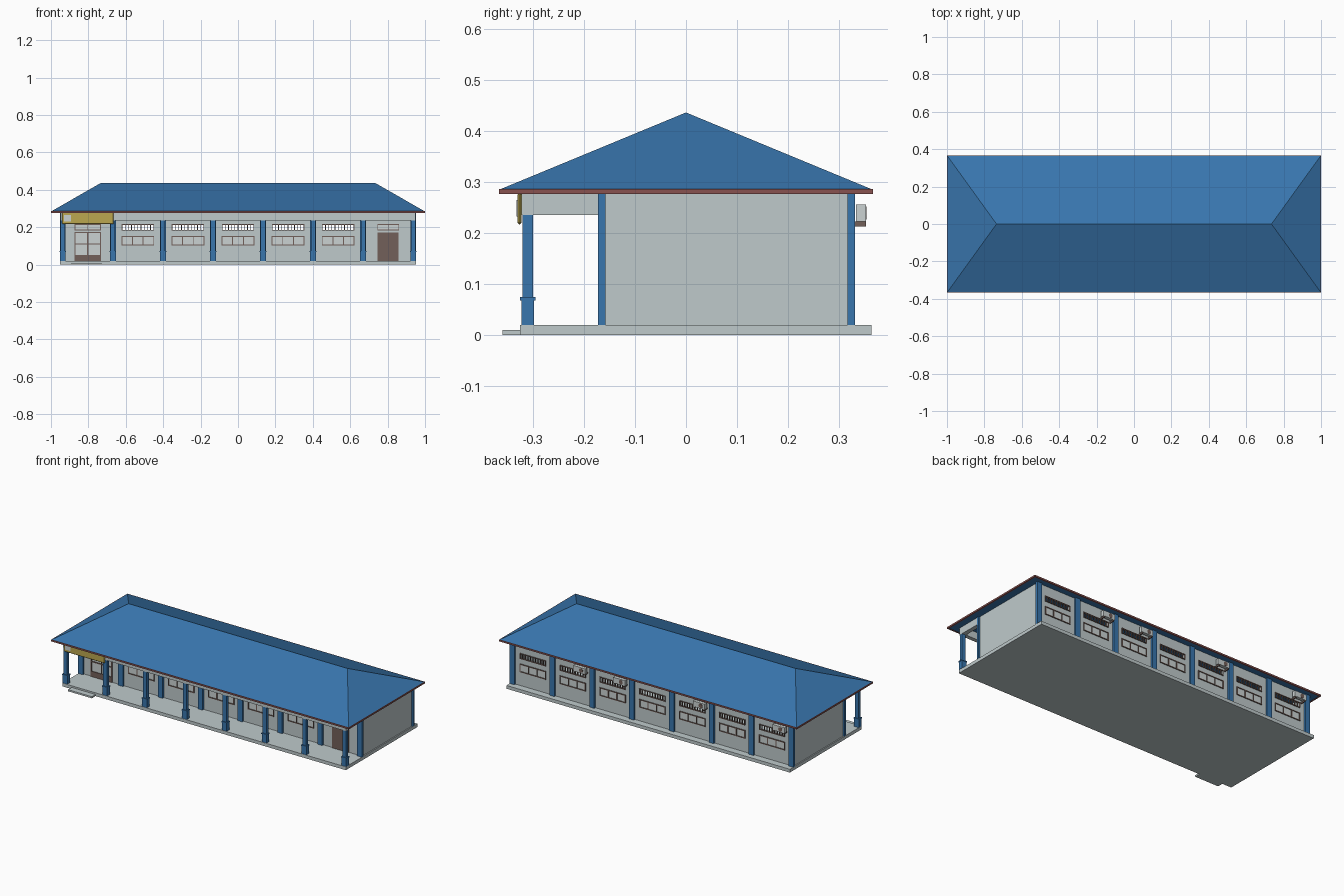
import bpy
import bmesh
from mathutils import Matrix, Vector

cube = bpy.data.objects.get("Cube")
if cube:
    bpy.data.objects.remove(cube)


def material(name, rgb):
    m = bpy.data.materials.new(name)
    m.use_nodes = True
    m.diffuse_color = (*rgb, 1)
    m.node_tree.nodes["Principled BSDF"].inputs["Base Color"].default_value = (*rgb, 1)
    return m


BLUE = material("blue_paint", (0.04, 0.18, 0.42))
GREY = material("pale_grey_plaster", (0.52, 0.59, 0.60))
BROWN = material("brown_wood", (0.17, 0.115, 0.10))
RED = material("red_brown_trim", (0.25, 0.085, 0.08))
YELLOW = material("yellow_board", (0.50, 0.39, 0.08))
PALE = material("light_grey", (0.60, 0.65, 0.65))


def finish(bm, name, mat):
    bmesh.ops.recalc_face_normals(bm, faces=bm.faces)
    me = bpy.data.meshes.new(name)
    bm.to_mesh(me)
    bm.free()
    me.materials.append(mat)
    ob = bpy.data.objects.new(name, me)
    bpy.context.collection.objects.link(ob)
    return ob


def boxes(name, mat, spans):
    """One object out of boxes, each given as x, y and z ranges."""
    bm = bmesh.new()
    for span in spans:
        lo, hi = (Vector(c) for c in zip(*span))
        size = Matrix.Diagonal((*(hi - lo), 1))
        bmesh.ops.create_cube(bm, size=1, matrix=Matrix.Translation((lo + hi) / 2) @ size)
    return finish(bm, name, mat)


def around(c, half):
    return (c - half, c + half)


FLOOR, EAVE = 0.02, 0.278
FRONT, BACK = -0.16, 0.32
END = 0.945
VENT = (0.185, 0.215)
SILL = (0.105, 0.15)
HALF = 0.085
POSTS = [-0.937 + i * 1.874 / 7 for i in range(8)]
BAYS = [(a + b) / 2 for a, b in zip(POSTS, POSTS[1:])]

# Plinth and entrance step
boxes("plinth", GREY, [((-0.952, 0.952), (-0.325, 0.363), (0, FLOOR))])
boxes("entrance_step", GREY, [((-0.89, -0.73), (-0.36, -0.325), (0, 0.01))])


# Long walls with open vent slots, and plain end walls
def long_wall(name, y, bays):
    spans = [((-END, END), y, (FLOOR, VENT[0])), ((-END, END), y, (VENT[1], EAVE))]
    cuts = [-END] + [x + s * HALF for x in bays for s in (-1, 1)] + [END]
    spans += [((a, b), y, VENT) for a, b in zip(cuts[::2], cuts[1::2])]
    boxes(name, GREY, spans)


long_wall("front_wall", (FRONT, FRONT + 0.012), BAYS[1:-1])
long_wall("back_wall", (BACK - 0.012, BACK), BAYS)
for side, s in (("left", 1), ("right", -1)):
    x = sorted((s * END, s * (END - 0.012)))
    boxes(side + "_end_wall", GREY, [(x, (FRONT, BACK), (FLOOR, EAVE))])

# Pilasters on both long walls
boxes("front_pilasters", BLUE, [(around(x, 0.016), (-0.172, -0.158), (FLOOR, EAVE)) for x in POSTS])
boxes("back_pilasters", BLUE, [(around(x, 0.016), (0.316, 0.331), (FLOOR, EAVE)) for x in POSTS])

# Porch columns: shaft, pedestal and cap
for i, x in enumerate(POSTS):
    boxes(f"porch_column_{i + 1}", BLUE, [
        (around(x, 0.0125), around(-0.31, 0.01), (0.07, 0.237)),
        (around(x, 0.016), around(-0.31, 0.0125), (FLOOR, 0.07)),
        (around(x, 0.018), around(-0.31, 0.015), (0.068, 0.074)),
    ])

# Porch beams
boxes("porch_beams", GREY,
      [((-0.95, 0.95), (-0.322, -0.298), (0.235, EAVE))]
      + [(around(s * 0.937, 0.013), (-0.298, -0.172), (0.235, EAVE)) for s in (-1, 1)])


# Frames with evenly spaced mullions, on the outside of a wall
def frame_spans(x, half, z, y, cols, rows=1, bar=0.004):
    spans = []
    for i in range(cols + 1):
        cx = x - half + 2 * half * i / cols
        spans.append((around(cx, bar / 2), y, z))
    for j in range(rows + 1):
        cz = z[0] + (z[1] - z[0]) * j / rows
        spans.append((around(x, half + bar / 2), y, around(cz, bar / 2)))
    return spans


def windows(side, face, out, bays):
    y = sorted((face - out * 0.003, face + out * 0.005))
    pane = sorted((face, face + out * 0.001))
    frames, panes, grilles = [], [], []
    for x in bays:
        frames += frame_spans(x, HALF, SILL, y, 3, bar=0.005)
        panes.append((around(x, HALF), pane, SILL))
        grilles += frame_spans(x, HALF, VENT, y, 10, bar=0.0035)
    boxes(side + "_window_frames", BROWN, frames)
    boxes(side + "_window_panes", PALE, panes)
    boxes(side + "_vent_grilles", BROWN, grilles)


windows("front", FRONT, -1, BAYS[1:-1])
windows("back", BACK, 1, BAYS)

# Doors at both ends of the porch, with transoms above
DOOR_Y = (FRONT - 0.005, FRONT)
PANE_Y = (FRONT - 0.001, FRONT)
gx, sx = BAYS[0], BAYS[-1]
boxes("glazed_door_frame", BROWN,
      frame_spans(gx, 0.068, (0.05, 0.172), DOOR_Y, 2, 2, 0.006)
      + frame_spans(gx, 0.068, VENT, DOOR_Y, 2)
      + [(around(gx, 0.071), DOOR_Y, (FLOOR, 0.05))])
boxes("glazed_door_panes", PALE, [(around(gx, 0.068), PANE_Y, (0.05, 0.172)),
                                  (around(gx, 0.068), PANE_Y, VENT)])
boxes("solid_door", BROWN, [(around(sx, 0.056), DOOR_Y, (FLOOR, 0.173))]
      + frame_spans(sx, 0.056, VENT, DOOR_Y, 2))
boxes("solid_door_transom", PALE, [(around(sx, 0.056), PANE_Y, VENT)])

# Blank board on the porch beam
board = boxes("porch_board", YELLOW, [((-0.94, -0.665), (-0.33, -0.322), (0.217, EAVE))])
bevel = board.modifiers.new("bevel", 'BEVEL')
bevel.width = 0.003
boxes("board_plate", PALE, [((-0.93, -0.893), (-0.332, -0.329), (0.232, 0.265))])

# Cooling units on brackets behind four of the bays
for i in (0, 2, 4, 5):
    x = BAYS[i] - 0.065
    boxes(f"cooling_unit_{i + 1}", PALE, [(around(x, 0.04), (0.333, 0.353), (0.222, 0.256))])
    boxes(f"cooling_bracket_{i + 1}", BROWN, [
        (around(x + s * 0.032, 0.003), (BACK, 0.353), (0.213, 0.222)) for s in (-1, 1)])
    bm = bmesh.new()
    turn = Matrix.Translation((x - 0.012, 0.353, 0.239)) @ Matrix.Rotation(1.5708, 4, 'X')
    bmesh.ops.create_cone(bm, cap_ends=True, segments=16, radius1=0.013, radius2=0.013,
                          depth=0.002, matrix=turn)
    finish(bm, f"cooling_fan_{i + 1}", BROWN)

# Hipped roof: an eave slab rising to a ridge
bm = bmesh.new()
corners = [(-1, -1), (1, -1), (1, 1), (-1, 1)]
low = [bm.verts.new((sx * 0.997, sy * 0.363, EAVE)) for sx, sy in corners]
rim = [bm.verts.new((sx * 0.997, sy * 0.363, 0.286)) for sx, sy in corners]
west, east = (bm.verts.new((x, 0, 0.436)) for x in (-0.735, 0.735))
bm.faces.new(low)
for i in range(4):
    j = (i + 1) % 4
    bm.faces.new((low[i], low[j], rim[j], rim[i]))
bm.faces.new((rim[0], rim[1], east, west))
bm.faces.new((rim[2], rim[3], west, east))
bm.faces.new((rim[1], rim[2], east))
bm.faces.new((rim[3], rim[0], west))
finish(bm, "hipped_roof", BLUE)

# Fascia boards round the eaves
trim = (0.276, 0.286)
boxes("fascia_boards", RED,
      [((-1, 1), sorted((s * 0.358, s * 0.366)), trim) for s in (-1, 1)]
      + [(sorted((s * 0.992, s)), (-0.366, 0.366), trim) for s in (-1, 1)])
